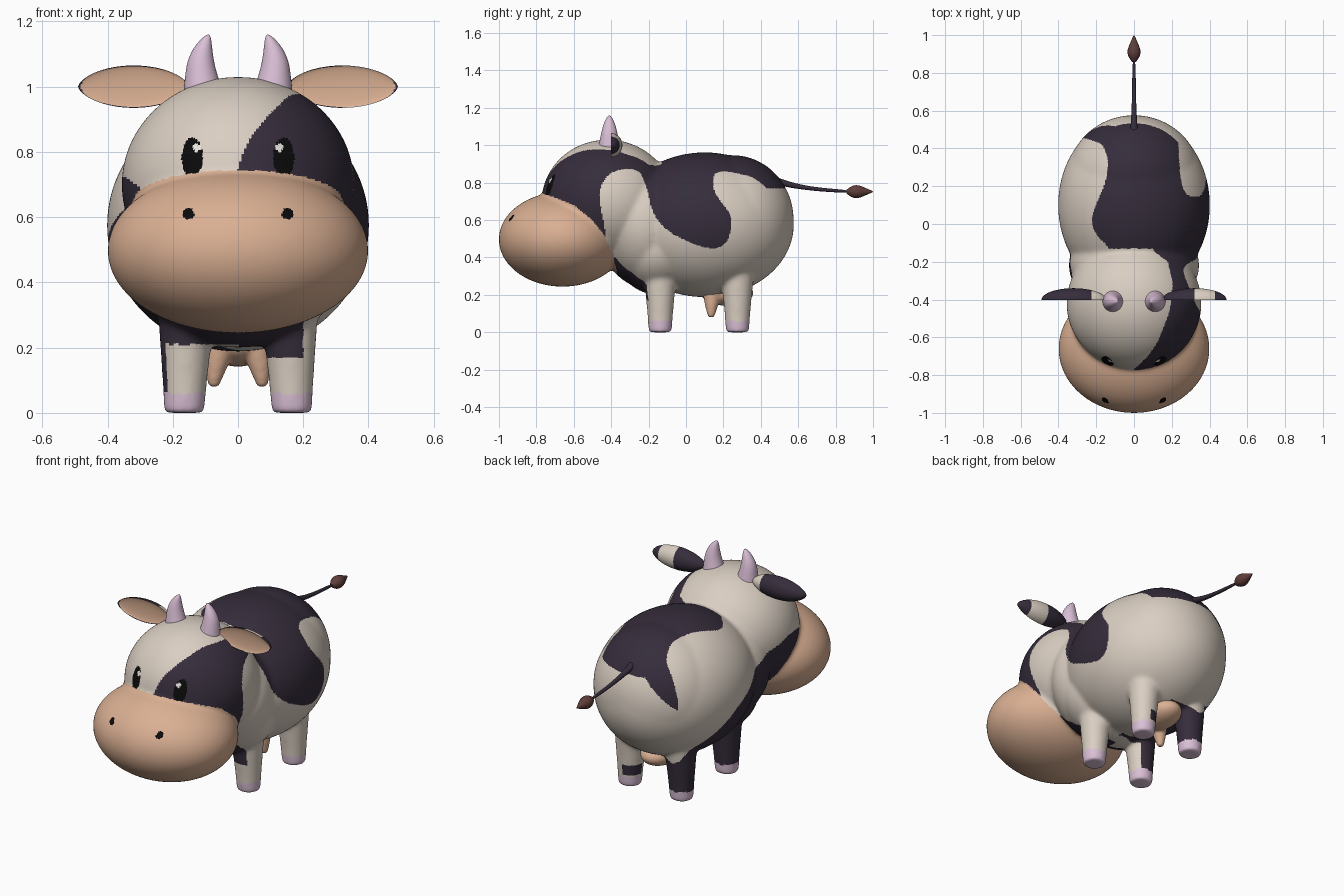
import bpy, bmesh, math
from mathutils import Matrix, Vector

if "Cube" in bpy.data.objects:
    bpy.data.objects.remove(bpy.data.objects["Cube"])

COLOURS = {"cream": (.70, .62, .54), "dark_patch": (.036, .026, .044), "peach": (.70, .43, .29),
           "pink": (.70, .52, .67), "black": (.003, .003, .003), "white": (.85, .83, .8),
           "brown": (.115, .048, .043)}
MATS = []
for name, c in COLOURS.items():
    m = bpy.data.materials.new(name)
    m.diffuse_color = (*c, 1)
    m.use_nodes = True
    m.node_tree.nodes["Principled BSDF"].inputs["Base Color"].default_value = m.diffuse_color
    MATS.append(m)
CREAM, DARK, PEACH, PINK, BLACK, WHITE, BROWN = range(7)


def ellipsoid(bm, centre, radii):
    mat = Matrix.Translation(centre) @ Matrix.Diagonal((*radii, 1))
    return bmesh.ops.create_uvsphere(bm, u_segments=64, v_segments=40, radius=1, matrix=mat)["verts"]


def loft(bm, stations, axis="z", n=20):
    """Round rings (centre, radius) joined along one axis and capped."""
    rings = []
    for c, r in stations:
        ring = []
        for i in range(n):
            a, b = r * math.cos(2 * math.pi * i / n), r * math.sin(2 * math.pi * i / n)
            ring.append(bm.verts.new(Vector(c) + Vector((a, b, 0) if axis == "z" else (a, 0, b))))
        rings.append(ring)
    for p, q in zip(rings, rings[1:]):
        for i in range(n):
            bm.faces.new((p[i], p[(i + 1) % n], q[(i + 1) % n], q[i]))
    bm.faces.new(rings[0])
    bm.faces.new(rings[-1])


def make(name, bm, colour=CREAM):
    bmesh.ops.recalc_face_normals(bm, faces=bm.faces)
    me = bpy.data.meshes.new(name)
    bm.to_mesh(me)
    bm.free()
    ob = bpy.data.objects.new(name, me)
    bpy.context.collection.objects.link(ob)
    for m in MATS:
        me.materials.append(m)
    for p in me.polygons:
        p.use_smooth = True
        p.material_index = colour
    return ob


def fuse(ob, voxel, rounds, rule):
    """Merge overlapping volumes into one soft skin, then colour faces by rule."""
    r = ob.modifiers.new("fuse", "REMESH")
    r.mode, r.voxel_size, r.use_smooth_shade = "VOXEL", voxel, True
    s = ob.modifiers.new("soften", "SMOOTH")
    s.factor, s.iterations = .5, rounds
    dg = bpy.context.evaluated_depsgraph_get()
    me = bpy.data.meshes.new_from_object(ob.evaluated_get(dg))
    ob.modifiers.clear()
    ob.data = me
    me.materials.clear()
    for m in MATS:
        me.materials.append(m)
    for p in me.polygons:
        p.use_smooth = True
        p.material_index = rule(*p.center)


def interp(table, t):
    if t <= table[0][0]:
        return table[0][1]
    for (a, u), (b, v) in zip(table, table[1:]):
        if t <= b:
            return u + (v - u) * (t - a) / (b - a)
    return table[-1][1]


def rounded(poly):
    for _ in range(2):
        poly = [(a[0] * k + b[0] * (1 - k), a[1] * k + b[1] * (1 - k))
                for a, b in zip(poly, poly[1:] + poly[:1]) for k in (.75, .25)]
    return poly


def inside(poly, x, y):
    hit = False
    px, py = poly[-1]
    for qx, qy in poly:
        if (qy > y) != (py > y) and x < (px - qx) * (y - qy) / (py - qy) + qx:
            hit = not hit
        px, py = qx, qy
    return hit


# patch outlines: right flank seen from the side (y, z), back seen from above (x, y)
RIGHT = rounded([(-1.2, 1.3), (-1.2, .40), (-.44, .42), (-.428, .532), (-.455, .656), (-.465, .763),
                 (-.42, .845), (-.342, .876), (-.25, .87), (-.215, .79), (-.198, .73), (-.182, .645),
                 (-.112, .548), (.02, .478), (.139, .442), (.215, .468), (.243, .548), (.242, .629),
                 (.193, .69), (.142, .763), (.150, .85), (.18, .90), (.18, 1.3)])
BACK = rounded([(-.10, -.3), (-.12, -.135), (-.206, -.053), (-.23, .026), (-.19, .13),
                (-.143, .238), (-.136, .344), (-.165, .425), (-.23, .445), (-.30, .465), (-.32, .75),
                (.25, .75), (.225, .50), (.235, .43), (.24, .32), (.25, .20), (.30, .13), (.30, -.3)])
MUZZLE = [(.33, -.37), (.41, -.39), (.52, -.438), (.60, -.50), (.683, -.605), (.72, -.70),
          (.745, -.775), (.752, -.9), (.76, -2)]
HEAD_EDGE = [(-.77, 0), (-.705, .07), (-.62, .128), (-.46, .19), (-.317, .205), (-.2, .18), (-.14, .1)]
LOW_LEFT = [(-.42, .72), (-.12, .62), (.11, .51), (.25, .38), (.33, .28), (.37, .2), (.38, .19)]
CHEST = [(-.37, .40), (-.29, .385), (-.22, .31), (-.15, .24), (-.14, 0)]


def is_dark(x, y, z):
    if x > 0 and inside(RIGHT, y, z) and (y > -.13 or x > interp(HEAD_EDGE, y)):
        return True
    if y > -.13 and z > .77 - 1.0 * max(0, -x - .1) and inside(BACK, x, y):
        return True
    if x < .2 and .17 < z < interp(CHEST, y) and (x > 0 or z > .21):
        return True
    if x < .03 and z < interp(LOW_LEFT, y) and z < .68 + .7 * max(-x - .285, -.05 if y < -.5 else 0):
        # front left leg stays light on its inner front
        return z > .21 or y > .05 or (y + .14) - (x + .165) > .01
    # small spot inside the rear right leg
    return y > .27 and .07 < z < .13 and .09 < x < .17


def skin(x, y, z):
    ax = abs(x)
    if y < interp(MUZZLE, z):
        nostril = y < -.7 and (ax - .152) ** 2 + (z - .61) ** 2 < .018 ** 2
        return BLACK if nostril else PEACH
    if z < .06:
        return PINK
    if y < -.5 and ((ax - .141) / .032) ** 2 + ((z - .782) / .062) ** 2 < 1:
        return WHITE if (ax - .127) ** 2 + (z - .813) ** 2 < .012 ** 2 else BLACK
    return DARK if is_dark(x, y, z) else CREAM


# body, head, muzzle and legs as one soft skin
bm = bmesh.new()
ellipsoid(bm, (0, .1, .575), (.402, .477, .387))       # barrel
ellipsoid(bm, (0, .25, .60), (.35, .326, .347))        # rump
ellipsoid(bm, (0, -.15, .45), (.32, .235, .25))        # chest
ellipsoid(bm, (0, -.22, .58), (.345, .25, .34))        # neck
ellipsoid(bm, (0, -.42, .70), (.357, .352, .33))       # head
ellipsoid(bm, (0, -.66, .497), (.4, .341, .253))       # muzzle
for sx in (-1, 1):
    for y in (-.138, .275):
        loft(bm, [((sx * .165, y, 0), .062), ((sx * .163, y, .1), .069),
                  ((sx * .16, y, .22), .08), ((sx * .15, y, .4), .1)], n=32)
fuse(make("cow_body", bm), .0075, 38, skin)

# udder with two teats
bm = bmesh.new()
ellipsoid(bm, (0, .22, .21), (.1, .14, .068))
for sx in (-1, 1):
    loft(bm, [((sx * .055, .14, .21), .05), ((sx * .065, .137, .15), .037),
              ((sx * .072, .135, .105), .024), ((sx * .074, .135, .08), .015)])
fuse(make("udder", bm), .007, 7, lambda x, y, z: PEACH)

for side, sx in (("left", -1), ("right", 1)):
    # horn, curving inwards
    bm = bmesh.new()
    loft(bm, [((sx * x, -.41, z), r) for x, z, r in
              ((.107, .96, .064), (.108, 1.0, .058), (.113, 1.04, .049), (.115, 1.08, .041),
               (.108, 1.12, .029), (.097, 1.148, .015), (.091, 1.16, .004))])
    ob = make(side + "_horn", bm, PINK)
    ob.modifiers.new("round", "SUBSURF").levels = 2

    # ear: shallow cupped front, domed back, thin dark rim
    bm = bmesh.new()
    for v in bmesh.ops.create_uvsphere(bm, u_segments=64, v_segments=32, radius=1,
                                       matrix=Matrix.Rotation(math.pi / 2, 4, "Y"))["verts"]:
        x, y, z = v.co
        taper = max(0, 1 - x * x) ** .12
        v.co = (sx * .32 + x * .17, -.402 + (y * .062 if y > 0 else -y * .012), 1.0 + z * .065 * taper)
    ob = make(side + "_ear", bm, DARK)
    for p in ob.data.polygons:
        x, y, z = p.center
        rim = ((x - sx * .32) / .17) ** 2 + ((z - 1) / .065) ** 2
        if p.normal.y < -.3 and rim < .9:
            p.material_index = PEACH
        elif (sx > 0 and .32 < x < .43) or (sx < 0 and x > -.225):
            p.material_index = CREAM
    bpy.ops.object.select_all(action="DESELECT")
    ob.select_set(True)
    bpy.context.view_layer.objects.active = ob
    bpy.ops.object.shade_smooth_by_angle(angle=math.radians(50))

# tail and tuft
bm = bmesh.new()
loft(bm, [((0, y, z), r) for y, z, r in
          ((.47, .815, .022), (.53, .795, .018), (.61, .777, .013), (.72, .762, .01), (.88, .752, .009))],
     "y", 12)
make("tail", bm, DARK).modifiers.new("round", "SUBSURF").levels = 2
bm = bmesh.new()
loft(bm, [((0, y, .752), r) for y, r in
          ((.855, .008), (.87, .02), (.895, .036), (.925, .036), (.96, .02), (.985, .009), (1.0, .002))],
     "y", 16)
make("tail_tuft", bm, BROWN).modifiers.new("round", "SUBSURF").levels = 2
